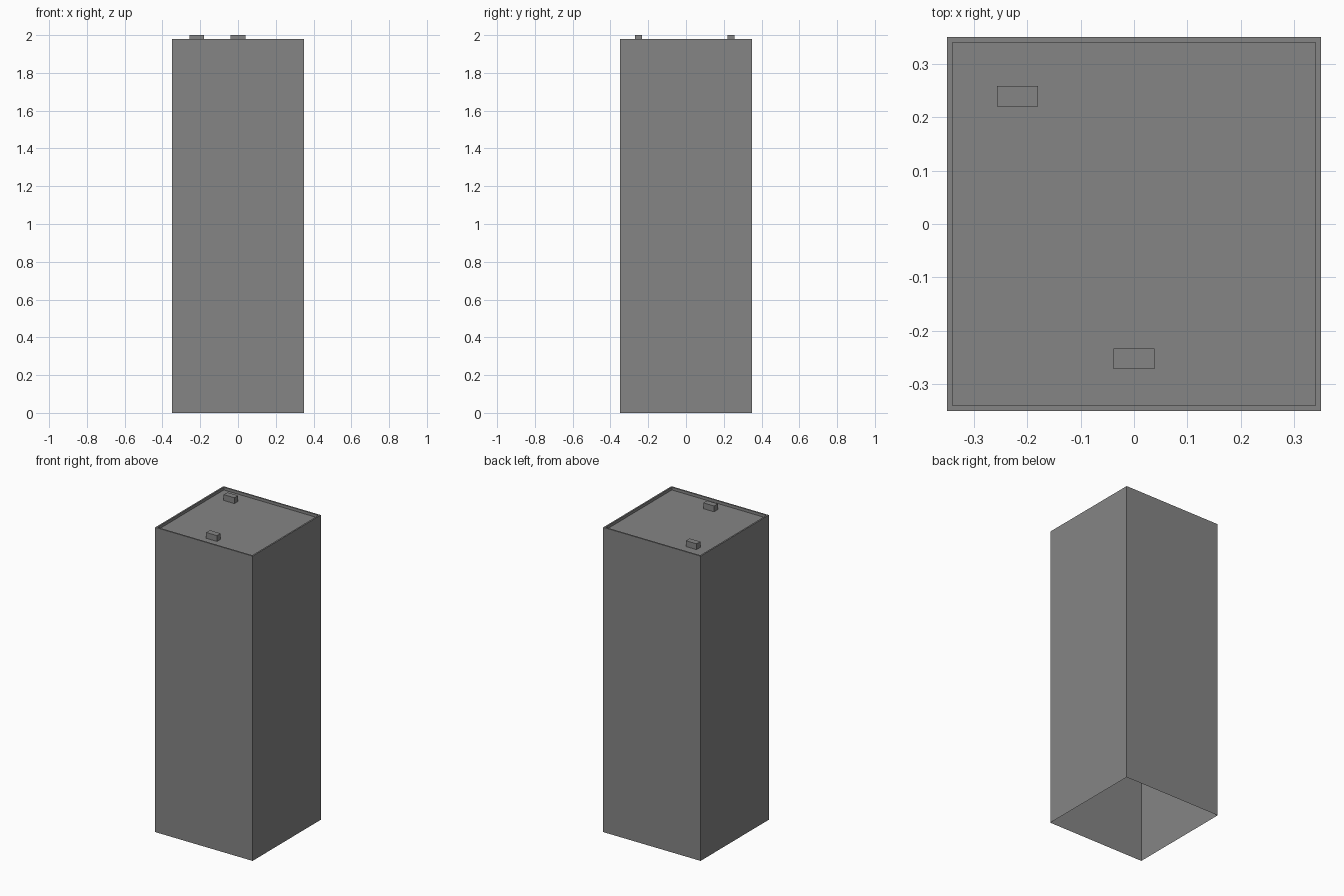
import bpy
import bmesh
from mathutils import Matrix, Vector

cube = bpy.data.objects.get("Cube")
if cube:
    bpy.data.objects.remove(cube, do_unlink=True)

WIDTH, WALL_TOP, ROOF, TOP = 0.70, 1.98, 1.962, 2.0
RIM = 0.014

grey = bpy.data.materials.new("concrete grey")
grey.use_nodes = True
colour = (0.235, 0.235, 0.235, 1)
grey.diffuse_color = colour
grey.node_tree.nodes["Principled BSDF"].inputs["Base Color"].default_value = colour


def box(size, centre):
    bm = bmesh.new()
    matrix = Matrix.Translation(centre) @ Matrix.Diagonal((*size, 1))
    bmesh.ops.create_cube(bm, size=1, matrix=matrix)
    bm.normal_update()
    return bm


def finish(bm, name):
    mesh = bpy.data.meshes.new(name)
    bm.to_mesh(mesh)
    bm.free()
    mesh.materials.append(grey)
    obj = bpy.data.objects.new(name, mesh)
    bpy.context.collection.objects.link(obj)
    return obj


# Tower shell: open underneath, with a sunken roof behind a thin parapet
bm = box((WIDTH, WIDTH, WALL_TOP), (0, 0, WALL_TOP / 2))
bottom = [f for f in bm.faces if f.normal.z < -0.9]
bmesh.ops.delete(bm, geom=bottom, context='FACES_ONLY')
roof = next(f for f in bm.faces if f.normal.z > 0.9)
bmesh.ops.inset_region(bm, faces=[roof], thickness=RIM)
ext = bmesh.ops.extrude_discrete_faces(bm, faces=[roof])
# Join the sunken face to the rim opening with four inner walls
floor = ext["faces"][0]
bmesh.ops.translate(bm, verts=floor.verts[:], vec=Vector((0, 0, ROOF - WALL_TOP)))
bm.normal_update()
# Slightly rounded inner corners
inner = [e for e in bm.edges
         if abs(e.verts[0].co.z - e.verts[1].co.z) > 0.001
         and min(v.co.z for v in e.verts) > 1]
bmesh.ops.bevel(bm, geom=inner, offset=0.003, segments=2,
                profile=0.5, affect='EDGES')
finish(bm, "tower_shell")

# Small rooftop units
height = TOP - ROOF
for name, x, y in (("front_roof_unit", 0, -0.252), ("back_roof_unit", -0.218, 0.239)):
    finish(box((0.077, 0.038, height), (x, y, ROOF + height / 2)), name)
